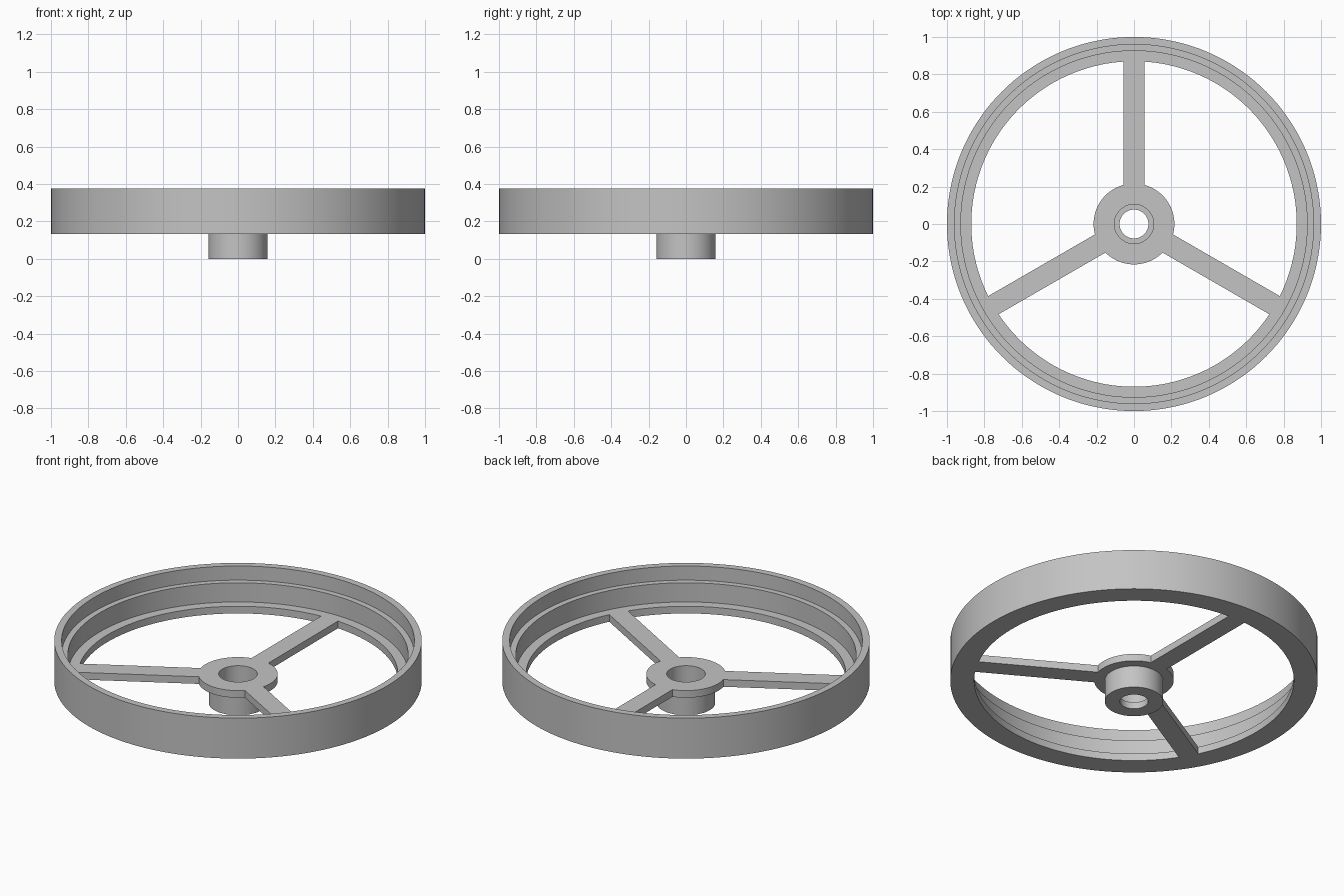
import bpy, bmesh, math

if "Cube" in bpy.data.objects:
    bpy.data.objects.remove(bpy.data.objects["Cube"])

SEGMENTS = 144
WEB_BOTTOM, WEB_TOP = 0.132, 0.175   # shared height of spokes, hub flange and rim lip
LIP_R, FLANGE_R, SPOKE_HALF = 0.87, 0.216, 0.056

grey = bpy.data.materials.new("plain grey")
grey.diffuse_color = (0.55, 0.55, 0.55, 1)
grey.use_nodes = True
grey.node_tree.nodes["Principled BSDF"].inputs["Base Color"].default_value = grey.diffuse_color


def finish(name, bm):
    """Turn a bmesh into a shaded object with sharp edges kept."""
    bmesh.ops.recalc_face_normals(bm, faces=bm.faces[:])
    mesh = bpy.data.meshes.new(name)
    bm.to_mesh(mesh)
    bm.free()
    mesh.materials.append(grey)
    obj = bpy.data.objects.new(name, mesh)
    bpy.context.collection.objects.link(obj)
    bpy.ops.object.select_all(action='DESELECT')
    obj.select_set(True)
    bpy.context.view_layer.objects.active = obj
    bpy.ops.object.shade_smooth_by_angle(angle=math.radians(30))
    return obj


def lathe(name, profile):
    """Revolve a closed (radius, z) profile around the z axis."""
    bm = bmesh.new()
    rings = []
    for r, z in profile:
        rings.append([bm.verts.new((r * math.cos(a), r * math.sin(a), z))
                      for a in (2 * math.pi * i / SEGMENTS for i in range(SEGMENTS))])
    for k, low in enumerate(rings):
        high = rings[(k + 1) % len(rings)]
        for i in range(SEGMENTS):
            j = (i + 1) % SEGMENTS
            bm.faces.new((low[i], low[j], high[j], high[i]))
    return finish(name, bm)


def spoke(name, angle):
    """Flat bar whose ends follow the hub flange and the rim lip."""
    def arc(r, steps=6):
        half = math.asin(SPOKE_HALF / r)
        return [(r * math.cos(angle + half * t), r * math.sin(angle + half * t))
                for t in (2 * i / steps - 1 for i in range(steps + 1))]
    bm = bmesh.new()
    outline = arc(LIP_R) + arc(FLANGE_R)[::-1]
    base = bm.faces.new([bm.verts.new((x, y, WEB_BOTTOM)) for x, y in outline])
    grown = bmesh.ops.extrude_face_region(bm, geom=[base], use_keep_orig=True)
    top = [v for v in grown["geom"] if isinstance(v, bmesh.types.BMVert)]
    bmesh.ops.translate(bm, verts=top, vec=(0, 0, WEB_TOP - WEB_BOTTOM))
    return finish(name, bm)


# Rim with two inner steps
lathe("rim", [(1.0, WEB_BOTTOM), (1.0, 0.375), (0.96, 0.375), (0.96, 0.29),
              (0.926, 0.29), (0.926, WEB_TOP), (LIP_R, WEB_TOP), (LIP_R, WEB_BOTTOM)])

# Hub: flange, lower boss and counterbored hole
lathe("hub", [(0.077, 0.0), (0.159, 0.0), (0.159, WEB_BOTTOM), (FLANGE_R, WEB_BOTTOM),
              (FLANGE_R, WEB_TOP), (0.105, WEB_TOP), (0.105, 0.04), (0.077, 0.04)])

# Three evenly spaced spokes
for n in range(3):
    spoke(f"spoke_{n + 1}", math.radians(90 + 120 * n))
